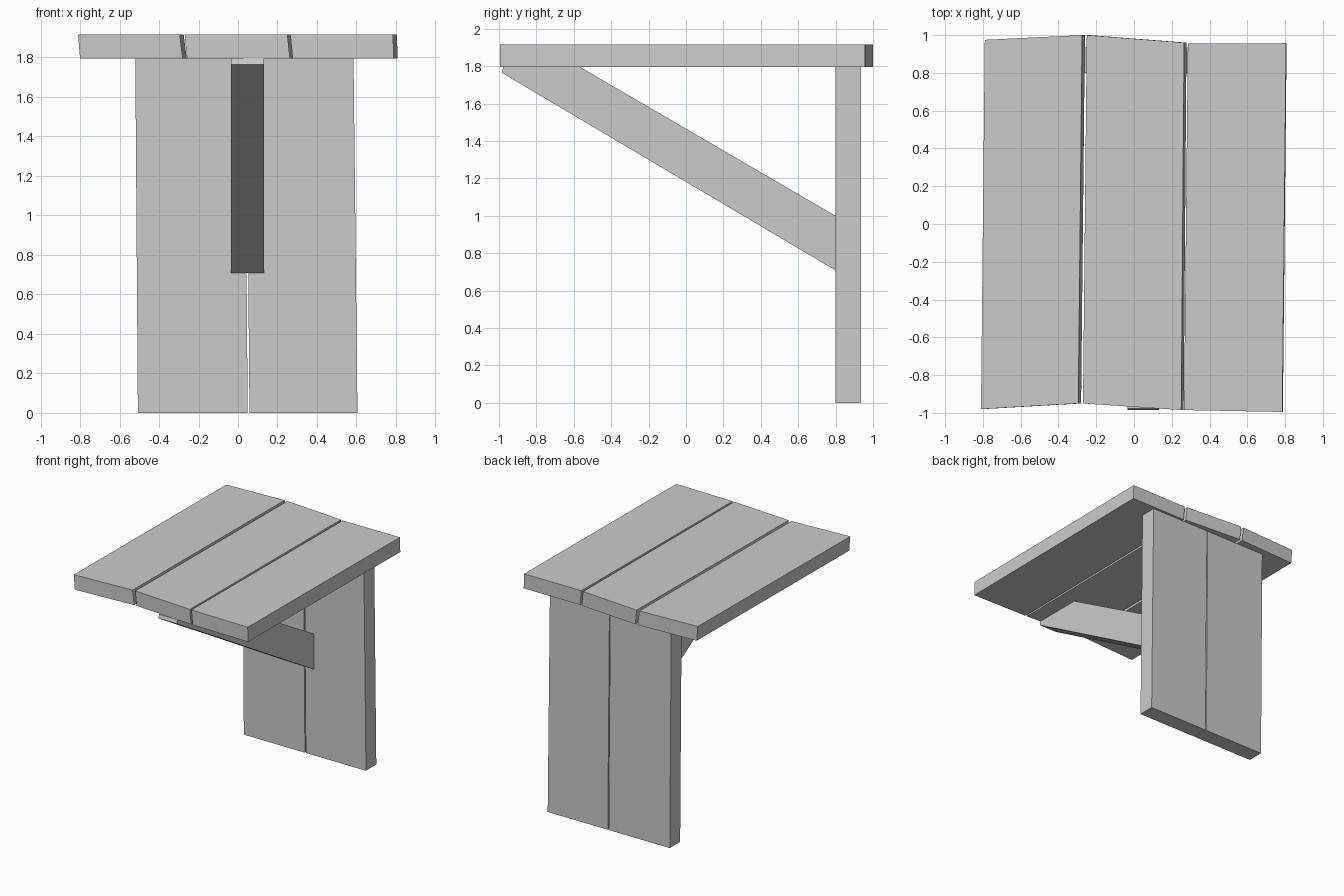
import bpy
import bmesh

cube = bpy.data.objects.get("Cube")
if cube:
    bpy.data.objects.remove(cube, do_unlink=True)

# One plain grey for every board
grey = bpy.data.materials.new("plain_grey")
grey.use_nodes = True
colour = (0.6, 0.6, 0.6, 1)
grey.diffuse_color = colour
grey.node_tree.nodes["Principled BSDF"].inputs["Base Color"].default_value = colour


def loft(name, lower, upper):
    """Closed flat-faced solid between two matching outlines."""
    bm = bmesh.new()
    a = [bm.verts.new(p) for p in lower]
    b = [bm.verts.new(p) for p in upper]
    n = len(a)
    bm.faces.new(a[::-1])
    bm.faces.new(b)
    for i in range(n):
        j = (i + 1) % n
        bm.faces.new((a[i], a[j], b[j], b[i]))
    bmesh.ops.recalc_face_normals(bm, faces=bm.faces)
    mesh = bpy.data.meshes.new(name)
    bm.to_mesh(mesh)
    bm.free()
    mesh.materials.append(grey)
    obj = bpy.data.objects.new(name, mesh)
    bpy.context.collection.objects.link(obj)
    return obj


# Three slightly skewed top boards: plan corners and sideways lean of each long edge
SEAT_LOW, SEAT_HIGH = 1.795, 1.915
boards = {
    "right_top_board": ([(-0.81, -0.98), (-0.295, -0.95), (-0.275, 1.0), (-0.79, 0.975)], (0.01, 0.015)),
    "middle_top_board": ([(-0.27, -0.95), (0.25, -0.985), (0.265, 0.96), (-0.25, 1.0)], (0.012, 0.013)),
    "left_top_board": ([(0.265, -0.985), (0.785, -0.995), (0.805, 0.957), (0.285, 0.955)], (0.012, 0.003)),
}
for name, (plan, (lean_a, lean_b)) in boards.items():
    leans = (lean_a, lean_b, lean_b, lean_a)
    loft(name,
         [(x + d, y, SEAT_LOW) for (x, y), d in zip(plan, leans)],
         [(x, y, SEAT_HIGH) for x, y in plan])

# Two upright back boards, front outline extruded through the thickness
uprights = {
    "right_upright_board": [(-0.507, 0), (0.049, 0), (0.035, SEAT_LOW), (-0.52, SEAT_LOW)],
    "left_upright_board": [(0.058, 0), (0.605, 0), (0.585, SEAT_LOW), (0.043, SEAT_LOW)],
}
for name, outline in uprights.items():
    loft(name, [(x, 0.8, z) for x, z in outline], [(x, 0.935, z) for x, z in outline])

# Diagonal brace under the top
side = [(-0.985, 1.765), (0.8, 0.708), (0.8, 1.0), (-0.565, SEAT_LOW), (-0.977, SEAT_LOW)]
loft("diagonal_brace", [(-0.035, y, z) for y, z in side], [(0.132, y, z) for y, z in side])
